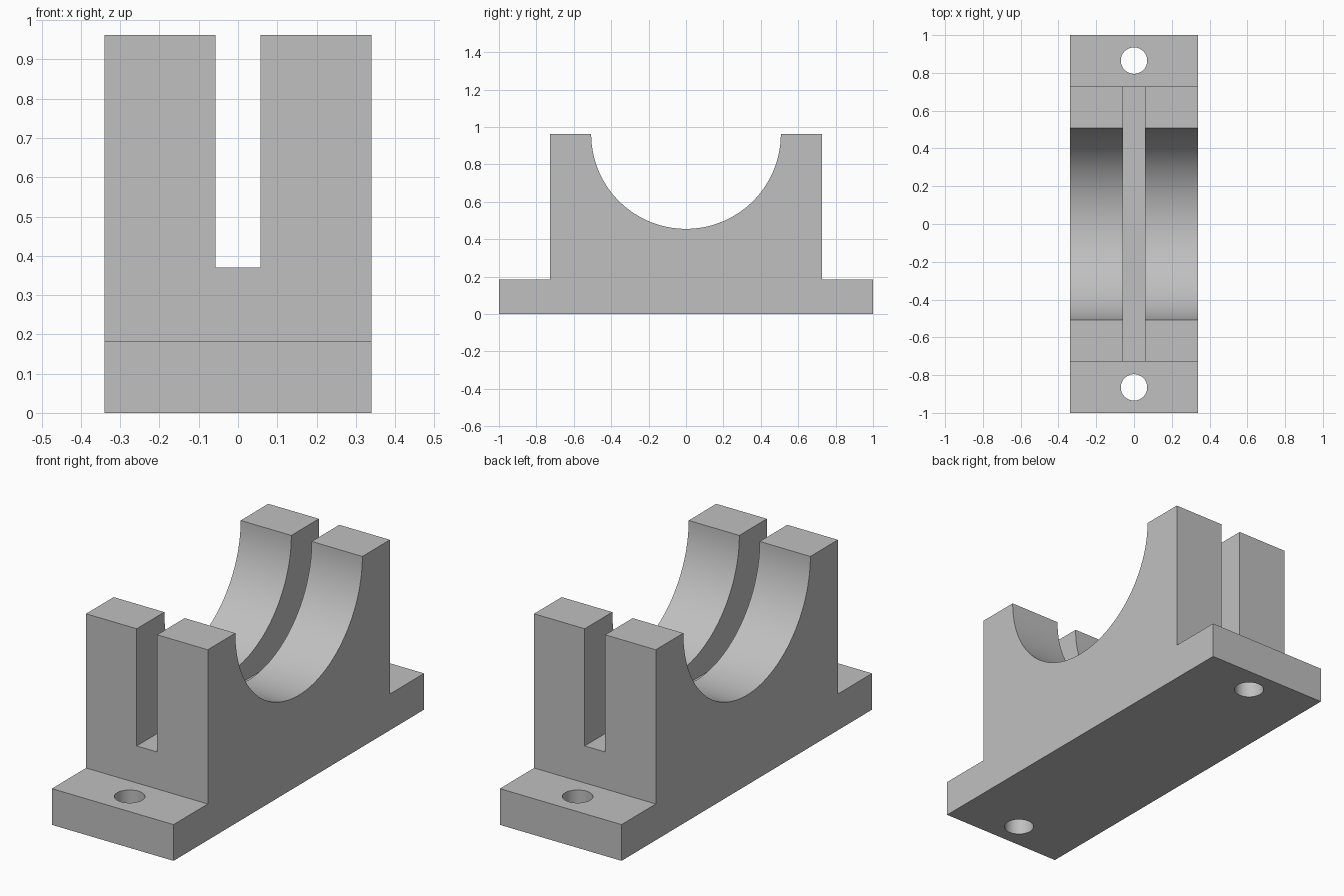
import bpy
import bmesh
import math

default = bpy.data.objects.get("Cube")
if default:
    bpy.data.objects.remove(default, do_unlink=True)

HALF_WIDTH, HALF_LENGTH = 0.34, 1.0
BASE_TOP, TOP = 0.183, 0.962
BLOCK_HALF, BORE_RADIUS = 0.727, 0.507
SLOT_HALF, SLOT_FLOOR = 0.057, 0.37
HOLE_Y, HOLE_RADIUS = 0.865, 0.07
ARC_STEPS = 64

grey = bpy.data.materials.new("plain grey")
grey.use_nodes = True
colour = (0.527, 0.527, 0.527, 1)
grey.diffuse_color = colour
grey.node_tree.nodes["Principled BSDF"].inputs["Base Color"].default_value = colour


def make_object(name, bm):
    bmesh.ops.recalc_face_normals(bm, faces=bm.faces[:])
    mesh = bpy.data.meshes.new(name)
    bm.to_mesh(mesh)
    bm.free()
    mesh.materials.append(grey)
    obj = bpy.data.objects.new(name, mesh)
    bpy.context.collection.objects.link(obj)
    return obj


def select_only(obj):
    bpy.ops.object.select_all(action="DESELECT")
    obj.select_set(True)
    bpy.context.view_layer.objects.active = obj


def cut(target, cutter):
    mod = target.modifiers.new(cutter.name, "BOOLEAN")
    mod.operation = "DIFFERENCE"
    mod.solver = "EXACT"
    mod.object = cutter
    select_only(target)
    bpy.ops.object.modifier_apply(modifier=mod.name)
    bpy.data.objects.remove(cutter, do_unlink=True)


# Bearing block: side profile with half-round cradle, extruded across the width
profile = [(-HALF_LENGTH, 0), (HALF_LENGTH, 0), (HALF_LENGTH, BASE_TOP),
           (BLOCK_HALF, BASE_TOP), (BLOCK_HALF, TOP)]
for i in range(ARC_STEPS + 1):
    a = math.pi * i / ARC_STEPS
    profile.append((BORE_RADIUS * math.cos(a), TOP - BORE_RADIUS * math.sin(a)))
profile += [(-BLOCK_HALF, TOP), (-BLOCK_HALF, BASE_TOP), (-HALF_LENGTH, BASE_TOP)]

bm = bmesh.new()
side = bm.faces.new([bm.verts.new((-HALF_WIDTH, y, z)) for y, z in profile])
extruded = bmesh.ops.extrude_face_region(bm, geom=[side], use_keep_orig=True)
moved = [v for v in extruded["geom"] if isinstance(v, bmesh.types.BMVert)]
bmesh.ops.translate(bm, verts=moved, vec=(2 * HALF_WIDTH, 0, 0))
block = make_object("bearing_block", bm)

# Lengthwise slot through both uprights
bm = bmesh.new()
bmesh.ops.create_cube(bm, size=2)
bmesh.ops.scale(bm, verts=bm.verts[:], vec=(SLOT_HALF, HALF_LENGTH, 0.5))
bmesh.ops.translate(bm, verts=bm.verts[:], vec=(0, 0, SLOT_FLOOR + 0.5))
cut(block, make_object("slot_cutter", bm))

# Bolt holes through the front and back feet
for end, sign in (("front", -1), ("back", 1)):
    bm = bmesh.new()
    bmesh.ops.create_cone(bm, cap_ends=True, segments=48, radius1=HOLE_RADIUS,
                          radius2=HOLE_RADIUS, depth=1)
    bmesh.ops.translate(bm, verts=bm.verts[:], vec=(0, sign * HOLE_Y, 0))
    cut(block, make_object(end + "_bolt_hole_cutter", bm))

# Smooth the cradle and holes, keep the corners crisp
select_only(block)
bpy.ops.object.shade_smooth_by_angle(angle=math.radians(30))
